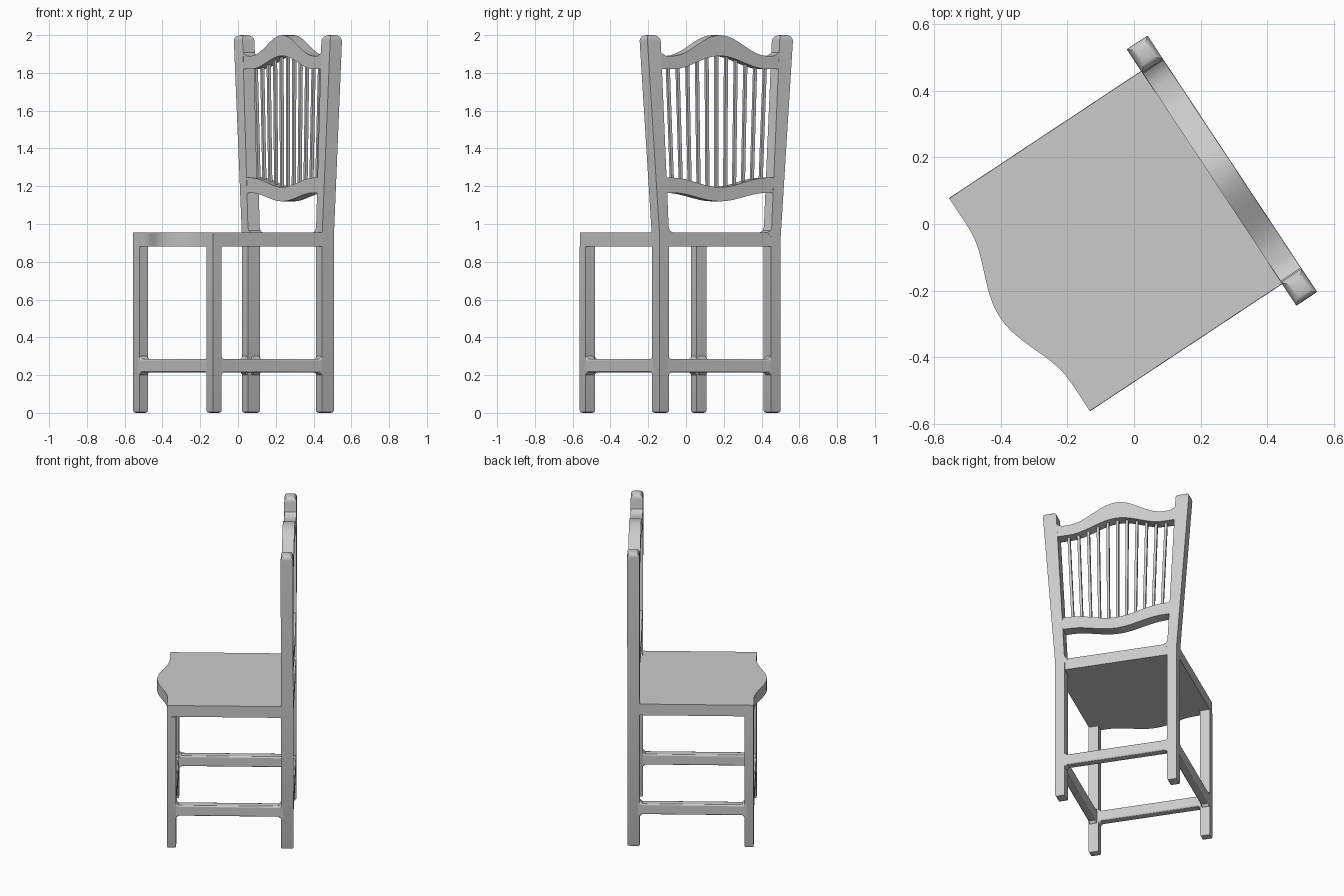
import bpy, bmesh, math

old = bpy.data.objects.get("Cube")
if old:
    bpy.data.objects.remove(old)

wood = bpy.data.materials.new("grey_wood")
wood.use_nodes = True
GREY = (0.6, 0.6, 0.6, 1)
wood.diffuse_color = GREY
wood.node_tree.nodes["Principled BSDF"].inputs["Base Color"].default_value = GREY

TURN = math.radians(33.5)          # whole chair is turned about z
SHIFT = (0.007, -0.01, 0)

# Local frame: x runs to the chair's back, y across its width
HALF = 0.384                       # half width of the seat
FRONT, BACK = -0.421, 0.346        # depth limits
POST_D = 0.075                     # depth of the back frame
LEG_D, LEG_W = 0.055, 0.062
SEAT_LOW, SEAT_TOP = 0.88, 0.955
PLACE = {"x": lambda a, b, c: (c, a, b),
         "y": lambda a, b, c: (a, c, b),
         "z": lambda a, b, c: (a, b, c)}


def prism(name, outline, axis, lo, hi, caps=(), edge_bevel=0):
    """Extrude an outline along an axis; caps are (height, bevel, segments)."""
    bm = bmesh.new()
    rings = [[bm.verts.new(PLACE[axis](a, b, c)) for a, b in outline] for c in (lo, hi)]
    bm.faces.new(rings[0])
    bm.faces.new(rings[1])
    n = len(outline)
    for i in range(n):
        j = (i + 1) % n
        bm.faces.new((rings[0][i], rings[0][j], rings[1][j], rings[1][i]))
    bmesh.ops.recalc_face_normals(bm, faces=bm.faces)
    for height, size, segments in caps:
        rim = [e for e in bm.edges if all(abs(v.co.z - height) < 0.001 for v in e.verts)]
        bmesh.ops.bevel(bm, geom=rim, offset=size, segments=segments,
                        profile=0.5, affect='EDGES')
    mesh = bpy.data.meshes.new(name)
    bm.to_mesh(mesh)
    bm.free()
    mesh.materials.append(wood)
    ob = bpy.data.objects.new(name, mesh)
    bpy.context.collection.objects.link(ob)
    ob.rotation_euler.z = TURN
    ob.location = SHIFT
    if edge_bevel:
        mod = ob.modifiers.new("soft_edges", 'BEVEL')
        mod.width = edge_bevel
        mod.segments = 2
        mod.limit_method = 'ANGLE'
        mod.angle_limit = math.radians(60)
    bpy.ops.object.select_all(action='DESELECT')
    ob.select_set(True)
    bpy.context.view_layer.objects.active = ob
    bpy.ops.object.shade_smooth_by_angle(angle=math.radians(35))
    return ob


def wave(t, reach):
    """Smooth hump: one at the middle, zero beyond reach."""
    return 0.5 * (1 + math.cos(math.pi * min(abs(t) / reach, 1)))


def steps(half, n=32):
    return [half * (2 * i / n - 1) for i in range(n + 1)]


# Seat with a swelling front edge
seat_half = HALF - 0.001
front_edge = [(FRONT - 0.07 * wave(t, 0.28), t) for t in steps(seat_half)]
seat_back = BACK - 0.001
prism("seat", front_edge + [(seat_back, seat_half), (seat_back, -seat_half)],
      "z", SEAT_LOW, SEAT_TOP)

# Back posts (running down as rear legs) and front legs
INNER = HALF - 0.06
post = [(INNER, 0), (HALF, 0), (HALF, 0.93), (0.464, 2), (0.379, 2), (0.327, 0.985),
        (0.32, 0.965), (0.3, SEAT_TOP), (INNER, 0.93)]
leg = [(HALF - LEG_W, 0), (HALF, 0), (HALF, SEAT_LOW), (HALF - LEG_W, SEAT_LOW)]
for side, sign in (("left", -1), ("right", 1)):
    prism("back_post_" + side, [(sign * a, b) for a, b in post], "x",
          BACK - POST_D, BACK, caps=[(2, 0.03, 4), (0, 0.012, 2)])
    prism("front_leg_" + side, [(sign * a, b) for a, b in leg], "x",
          FRONT, FRONT + LEG_D, caps=[(0, 0.012, 2)])


# Curved rails of the back
def rail(name, half, top, top_rise, low, low_rise, flare):
    ts = steps(half)
    upper = [(t, top + top_rise * wave(t, 0.3) + flare * max(0, abs(t) / half - 0.9) * 10)
             for t in ts]
    lower = [(t, low + low_rise * wave(t, 0.3)) for t in reversed(ts)]
    prism(name, upper + lower, "x", BACK - POST_D + 0.001, BACK - 0.001)


rail("top_rail", 0.39, 1.89, 0.11, 1.82, 0.07, 0.03)
rail("lower_rail", 0.355, 1.245, -0.05, 1.165, -0.045, 0)

# Fanned spindles between the rails
COUNT, THIN = 11, 0.008
mid = BACK - POST_D / 2
for i in range(COUNT):
    k = 2 * (i + 1) / (COUNT + 1) - 1
    foot, head = k * 0.338, k * 0.37
    z0 = 1.225 - 0.05 * wave(foot, 0.3)
    z1 = 1.84 + 0.07 * wave(head, 0.3)
    prism(f"spindle_{i + 1}", [(foot - THIN, z0), (foot + THIN, z0),
                               (head + THIN, z1), (head - THIN, z1)],
          "x", mid - THIN, mid + THIN)


# Stretchers with small flares where they meet the legs
def stretcher(name, a, b, axis, lo, hi):
    z0, z1, f, bury = 0.215, 0.285, 0.015, 0.02
    outline = [(a - bury, z0 - f), (a, z0 - f), (a + f, z0), (b - f, z0), (b, z0 - f),
               (b + bury, z0 - f), (b + bury, z1 + f), (b, z1 + f), (b - f, z1),
               (a + f, z1), (a, z1 + f), (a - bury, z1 + f)]
    prism(name, outline, axis, lo, hi, edge_bevel=0.008)


stretcher("front_stretcher", LEG_W - HALF, HALF - LEG_W, "x", FRONT, FRONT + LEG_D)
stretcher("back_stretcher", -INNER, INNER, "x", BACK - LEG_D, BACK)
for side, sign in (("left", -1), ("right", 1)):
    lo, hi = sorted((sign * HALF, sign * (HALF - LEG_D)))
    stretcher("side_stretcher_" + side, FRONT + LEG_D, BACK - POST_D, "y", lo, hi)
